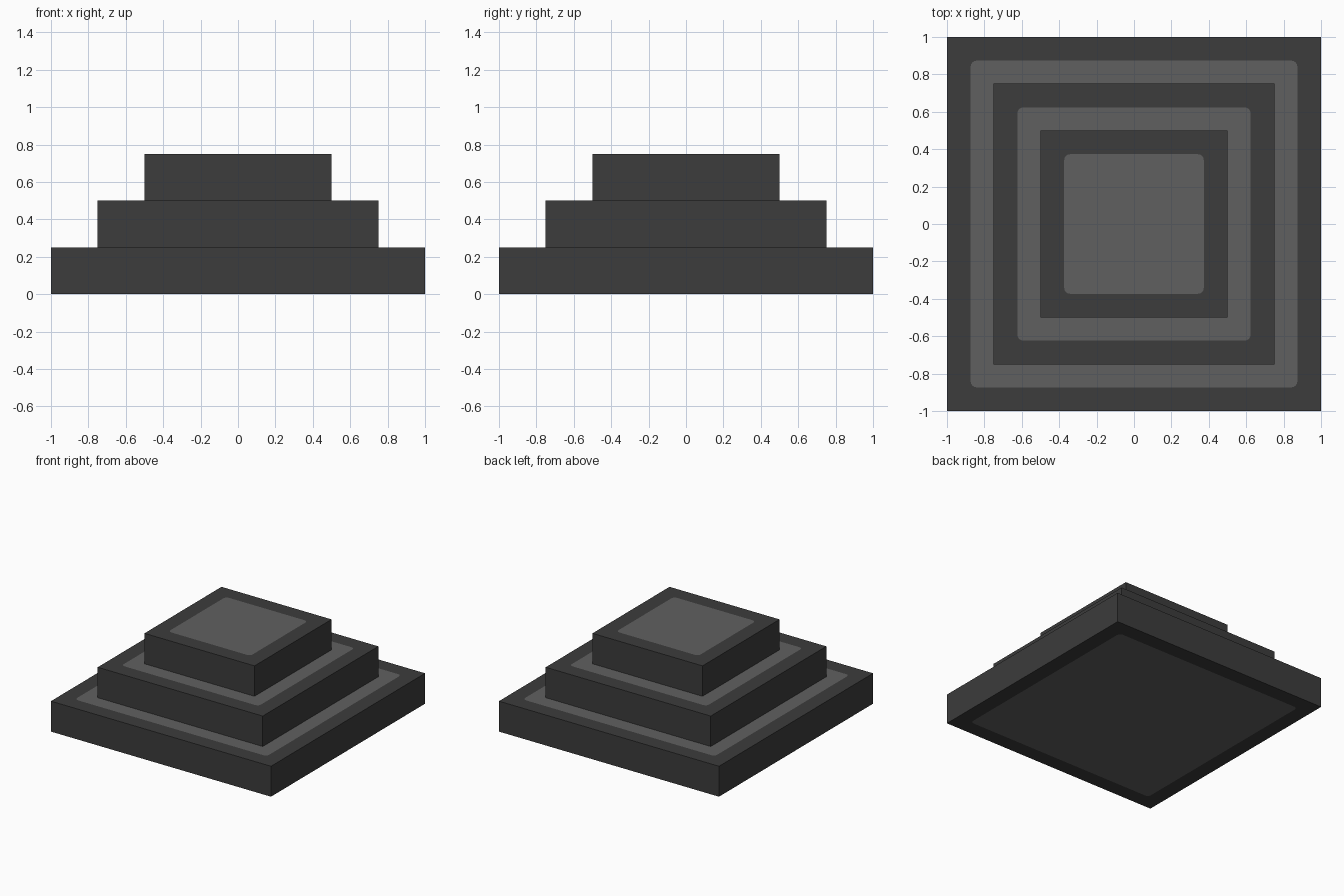
import bpy, bmesh, math

if "Cube" in bpy.data.objects:
    bpy.data.objects.remove(bpy.data.objects["Cube"])


def material(name, value):
    m = bpy.data.materials.new(name)
    m.diffuse_color = (value, value, value, 1.0)
    m.use_nodes = True
    m.node_tree.nodes["Principled BSDF"].inputs["Base Color"].default_value = m.diffuse_color
    return m


DARK = material("charcoal_border", 0.045)
LIGHT = material("grey_panel", 0.118)

CORNERS = [(1, 1), (-1, 1), (-1, -1), (1, -1)]
MARGIN = 0.127   # border width around each panel
RADIUS = 0.03    # panel corner rounding
SEGS = 4


def capped_face(bm, outer, half, z):
    """Square cap split into a dark border and a rounded light panel."""
    r = half - MARGIN - RADIUS
    arcs = []
    for i, (sx, sy) in enumerate(CORNERS):
        arc = []
        for k in range(SEGS + 1):
            a = math.pi / 2 * (i + k / SEGS)
            arc.append(bm.verts.new((sx * r + RADIUS * math.cos(a),
                                     sy * r + RADIUS * math.sin(a), z)))
        arcs.append(arc)
    for i in range(4):
        j = (i + 1) % 4
        for k in range(SEGS):
            bm.faces.new((outer[i], arcs[i][k + 1], arcs[i][k]))
        bm.faces.new((outer[i], outer[j], arcs[j][0], arcs[i][-1]))
    panel = bm.faces.new([v for arc in arcs for v in arc])
    panel.material_index = 1


def slab(name, half, z0, z1):
    bm = bmesh.new()
    low, high = [[bm.verts.new((sx * half, sy * half, z)) for sx, sy in CORNERS]
                 for z in (z0, z1)]
    for i in range(4):
        j = (i + 1) % 4
        bm.faces.new((low[i], low[j], high[j], high[i]))
    capped_face(bm, low, half, z0)
    capped_face(bm, high, half, z1)
    bmesh.ops.recalc_face_normals(bm, faces=bm.faces[:])
    mesh = bpy.data.meshes.new(name)
    bm.to_mesh(mesh)
    bm.free()
    mesh.materials.append(DARK)
    mesh.materials.append(LIGHT)
    bpy.context.collection.objects.link(bpy.data.objects.new(name, mesh))


# Three stacked square steps
for i, name in enumerate(("bottom_step", "middle_step", "top_step")):
    slab(name, 1.0 - 0.25 * i, 0.25 * i, 0.25 * (i + 1))
